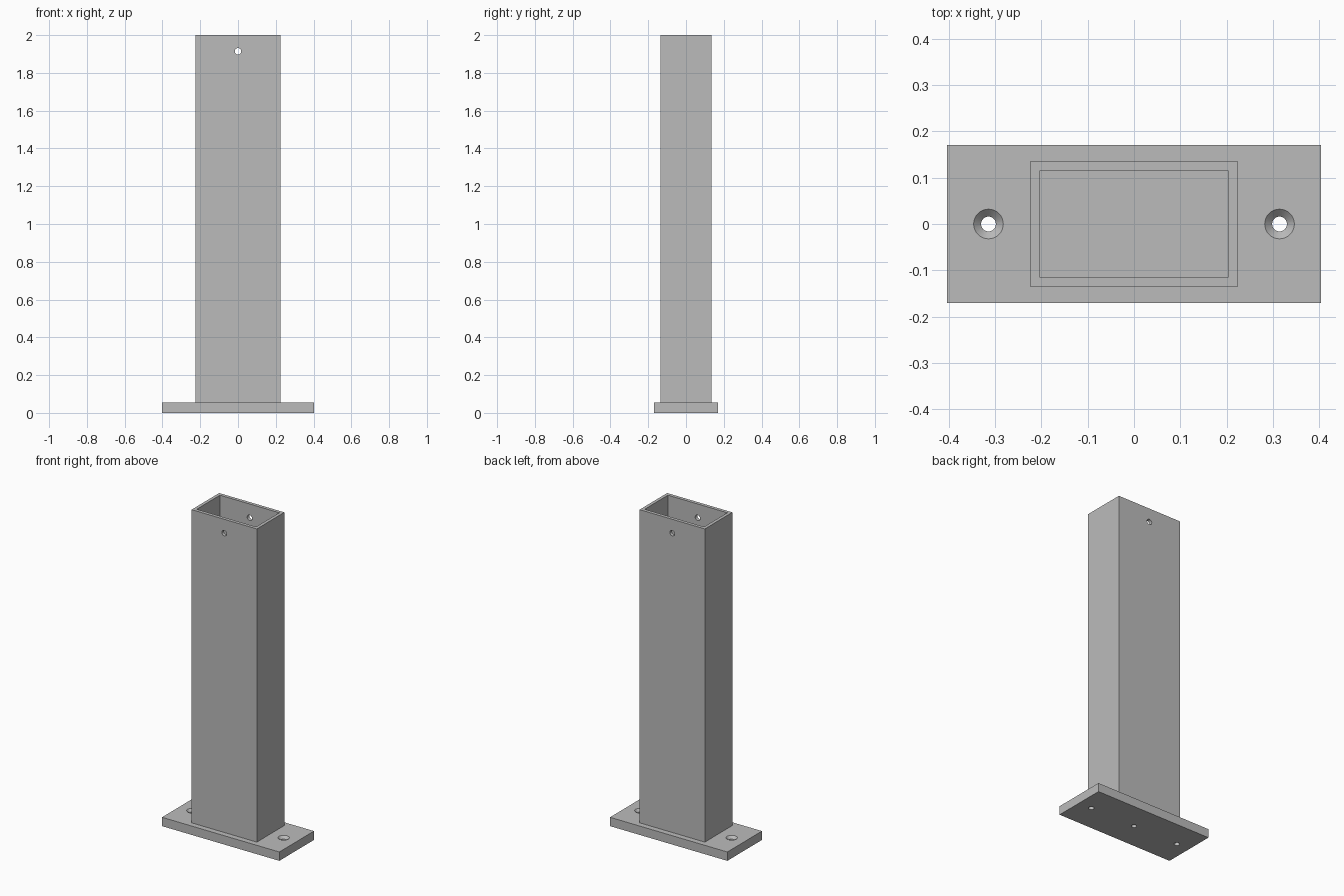
import bpy
import bmesh
from math import radians
from mathutils import Matrix

cube = bpy.data.objects.get("Cube")
if cube:
    bpy.data.objects.remove(cube, do_unlink=True)

PLATE_TOP = 0.055
HOLE_X = 0.314

grey = bpy.data.materials.new("plain_grey")
grey.use_nodes = True
colour = (0.5, 0.5, 0.5, 1)
grey.diffuse_color = colour
grey.node_tree.nodes["Principled BSDF"].inputs["Base Color"].default_value = colour


def finish(name, bm):
    mesh = bpy.data.meshes.new(name)
    bm.to_mesh(mesh)
    bm.free()
    mesh.materials.append(grey)
    obj = bpy.data.objects.new(name, mesh)
    bpy.context.collection.objects.link(obj)
    return obj


def box(name, width, depth, low, high):
    bm = bmesh.new()
    bmesh.ops.create_cube(bm, size=1)
    bmesh.ops.scale(bm, vec=(width, depth, high - low), verts=bm.verts)
    bmesh.ops.translate(bm, vec=(0, 0, (low + high) / 2), verts=bm.verts)
    return finish(name, bm)


def cone(name, r_low, r_high, length, centre, turn=0):
    bm = bmesh.new()
    place = Matrix.Translation(centre) @ Matrix.Rotation(radians(turn), 4, "X")
    bmesh.ops.create_cone(bm, cap_ends=True, segments=32, radius1=r_low,
                          radius2=r_high, depth=length, matrix=place)
    return finish(name, bm)


def cut(target, cutter):
    cutter.hide_render = True
    mod = target.modifiers.new("cut", "BOOLEAN")
    mod.operation = "DIFFERENCE"
    mod.solver = "EXACT"
    mod.object = cutter
    bpy.context.view_layer.objects.active = target
    bpy.ops.object.modifier_apply(modifier=mod.name)
    bpy.data.objects.remove(cutter, do_unlink=True)


# Base plate with two countersunk screw holes and a blind hole underneath
plate = box("base_plate", 0.806, 0.34, 0, PLATE_TOP)
for x in (-HOLE_X, HOLE_X):
    cut(plate, cone("screw_hole", 0.016, 0.016, 0.2, (x, 0, 0)))
    cut(plate, cone("countersink", 0.014, 0.034, 0.02, (x, 0, PLATE_TOP - 0.008)))
cut(plate, cone("blind_hole", 0.015, 0.015, 0.08, (0, 0, 0)))

# Hollow rectangular post, open at the top, with a cross hole front to back
post = box("post", 0.448, 0.27, PLATE_TOP, 2)
cut(post, box("post_cavity", 0.408, 0.228, 0, 2.1))
cut(post, cone("cross_hole", 0.017, 0.017, 1, (0, 0, 1.914), 90))

# Smooth the round hole walls, keep the edges sharp
for obj in (plate, post):
    bpy.ops.object.select_all(action="DESELECT")
    obj.select_set(True)
    bpy.context.view_layer.objects.active = obj
    bpy.ops.object.shade_smooth_by_angle(angle=radians(30))
